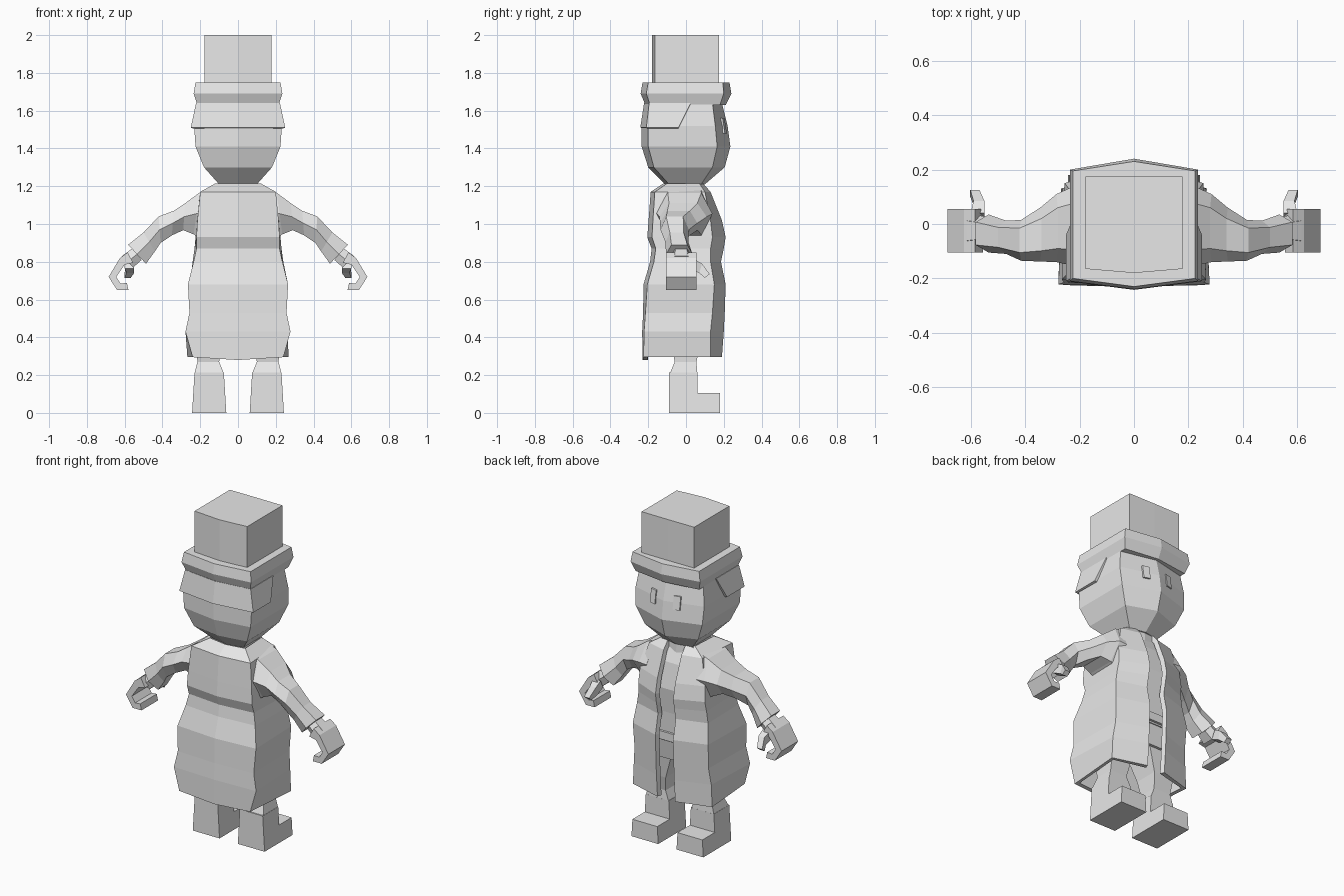
import bpy, bmesh, math
from mathutils import Vector

if "Cube" in bpy.data.objects:
    bpy.data.objects.remove(bpy.data.objects["Cube"])

grey = bpy.data.materials.new("plain grey")
grey.diffuse_color = (0.8, 0.8, 0.8, 1)
grey.use_nodes = True
grey.node_tree.nodes["Principled BSDF"].inputs["Base Color"].default_value = grey.diffuse_color


def finish(name, bm, mirror=False, thickness=0, recalc=True):
    if recalc:
        bmesh.ops.recalc_face_normals(bm, faces=bm.faces)
    me = bpy.data.meshes.new(name)
    bm.to_mesh(me)
    bm.free()
    me.materials.append(grey)
    ob = bpy.data.objects.new(name, me)
    bpy.context.collection.objects.link(ob)
    if thickness:
        mod = ob.modifiers.new("thickness", "SOLIDIFY")
        mod.thickness, mod.offset = thickness, -1
    if mirror:
        ob.modifiers.new("mirror", "MIRROR")
    return ob


def loft(name, rings, closed=True, **kw):
    """Skin a stack of equal-length rings; closed ones are capped."""
    bm = bmesh.new()
    rows = [[bm.verts.new(p) for p in r] for r in rings]
    n = len(rows[0])
    for a, b in zip(rows, rows[1:]):
        for i in range(n if closed else n - 1):
            j = (i + 1) % n
            bm.faces.new((a[i], a[j], b[j], b[i]))
    if closed:
        bm.faces.new(rows[0][::-1])
        bm.faces.new(rows[-1])
    return finish(name, bm, recalc=closed, **kw)


def hexring(z, w, back, front, back_c, front_c):
    """Six-sided section, pointed at front and back."""
    return [(-w, front, z), (-w, back, z), (0, back_c, z),
            (w, back, z), (w, front, z), (0, front_c, z)]


def box(z, x0, x1, y0, y1):
    return [(x0, y1, z), (x0, y0, z), (x1, y0, z), (x1, y1, z)]


# Head, neck and hat
loft("head", [hexring(1.21, .10, -.09, .08, -.11, .10),
              hexring(1.30, .18, -.17, .14, -.20, .205),
              hexring(1.41, .225, -.20, .165, -.235, .235),
              hexring(1.52, .232, -.20, .155, -.235, .22),
              hexring(1.64, .215, -.19, .14, -.215, .19)])
loft("neck", [hexring(1.12, .13, -.1, .08, -.12, .1),
              hexring(1.23, .10, -.09, .08, -.11, .09)])
loft("hat_brim", [hexring(1.63, .215, -.19, .18, -.215, .21),
                  hexring(1.69, .235, -.21, .20, -.24, .24),
                  hexring(1.75, .225, -.2, .195, -.23, .23)])
loft("hat_crown", [hexring(z, .178, -.165, .175, -.18, .176) for z in (1.74, 2.0)])

# Hair wrapping the back and sides of the head
loft("hair", [[(-w, f, z), (-w, b, z), (0, c, z), (w, b, z), (w, f, z)]
              for z, w, f, b, c in ((1.51, .25, -.04, -.21, -.242),
                                    (1.64, .222, .025, -.195, -.222))],
     closed=False, thickness=.015)

# Eyes lie on the sloping face planes
loft("eye", [[(.06, y + .01, z), (.06, y - .03, z), (.10, y - .04, z), (.10, y, z)]
             for z, y in ((1.48, .206), (1.56, .194))], mirror=True)

# Coat: height, back corner x, front corner x, back y, back centre y, corner y, front y
COAT = [(.295, .24, .268, -.225, -.23, .13, .19), (.43, .278, .262, -.222, -.232, .13, .20),
        (.53, .257, .25, -.215, -.227, .14, .205), (.68, .265, .255, -.205, -.225, .15, .21),
        (.80, .235, .24, -.17, -.19, .13, .185), (.87, .22, .23, -.16, -.182, .13, .20),
        (.93, .22, .225, -.18, -.205, .14, .21), (1.02, .215, .22, -.175, -.198, .13, .19),
        (1.17, .20, .18, -.165, -.187, .10, .13), (1.215, .12, .11, -.10, -.12, .07, .09)]
rings = []
for z, wb, wf, yb, yc, yk, yf in COAT:
    dz = -.015 if z < .3 else 0
    rings.append([(-.06, yf, z), (-wf, yk, z), (-wb, yb, z), (0, yc, z + dz),
                  (wb, yb, z), (wf, yk, z), (.06, yf, z)])
loft("coat", rings, closed=False, thickness=.028)

# Shirt, belt and trousers seen through the open coat
loft("shirt", [box(.62, -.16, .16, -.13, .135), box(.8, -.17, .17, -.13, .14),
               box(.95, -.17, .17, -.14, .155), box(1.1, -.15, .15, -.13, .125),
               box(1.19, -.1, .1, -.09, .08)])
loft("belt", [box(z, -.17, .17, -.14, .15) for z in (.63, .68)])
loft("hips", [box(.5, -.17, .17, -.12, .11), box(.63, -.165, .165, -.13, .13)])
loft("trouser_leg", [box(.21, .075, .23, -.085, .06), box(.27, .10, .215, -.06, .055),
                     box(.36, .085, .22, -.075, .075), box(.55, .02, .17, -.11, .10)],
     mirror=True)

# Boots: side profile swept across the width
PROFILE = [(-.09, 0), (.18, 0), (.18, .105), (.06, .105), (.06, .215), (-.09, .215)]
loft("boot", [[(x + s * z * .06, y, z) for y, z in PROFILE]
              for x, s in ((.062, 1), (.243, -1))], mirror=True)


def limb(name, sections):
    """Six-sided tube; each section has its top x,z, bottom x,z and y range."""
    rows = []
    for tx, tz, bx, bz, y0, y1 in sections:
        mx, mz, d = (tx + bx) / 2, (tz + bz) / 2, (y1 - y0) * .2
        rows.append([(tx, y0 + d, tz), (mx, y0, mz), (bx, y0 + d, bz),
                     (bx, y1 - d, bz), (mx, y1, mz), (tx, y1 - d, tz)])
    return loft(name, rows, mirror=True)


# Sleeves and wrists
limb("sleeve", [(.15, 1.185, .19, .92, -.16, .14), (.205, 1.165, .235, .945, -.155, .14),
                (.28, 1.11, .29, .967, -.14, .11), (.34, 1.07, .35, .94, -.138, .06),
                (.42, 1.04, .41, .90, -.135, .015), (.50, .955, .44, .855, -.11, .012),
                (.582, .89, .487, .79, -.105, .035)])
limb("wrist", [(.56, .87, .51, .81, -.075, .025), (.615, .83, .555, .77, -.085, .035)])

# Curled mitten: hooked outline swept along y, built as a strip of quads
OUTER = [(.585, .85), (.625, .82), (.685, .72), (.64, .65), (.58, .65)]
INNER = [(.555, .795), (.60, .785), (.645, .72), (.622, .685), (.588, .688)]
loft("hand", [[(a[0], -.105, a[1]), (a[0], .055, a[1]), (b[0], .055, b[1]), (b[0], -.105, b[1])]
              for a, b in zip(OUTER, INNER)], mirror=True)
loft("thumb", [[(x0, y0, z0), (x1, y0, z0), (x1, y1, z1), (x0, y1, z1)]
               for x0, x1, y0, z0, y1, z1 in ((.55, .60, .015, .765, .04, .815),
                                              (.55, .59, .07, .74, .085, .79),
                                              (.568, .602, .10, .715, .125, .735))],
     mirror=True)
